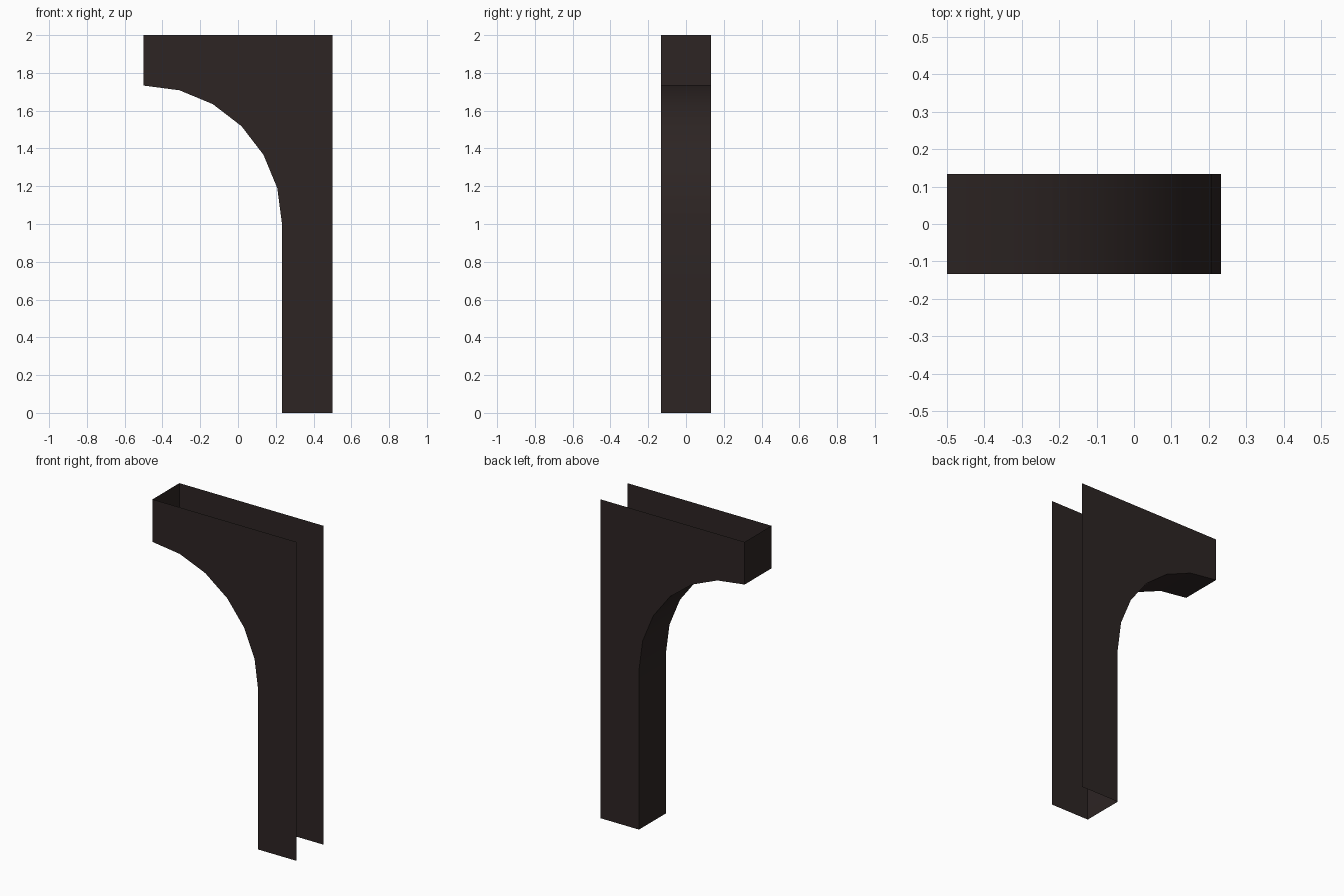
import bpy, bmesh, math

if "Cube" in bpy.data.objects:
    bpy.data.objects.remove(bpy.data.objects["Cube"])

# One dark brown colour for the whole bracket
brown = bpy.data.materials.new("dark brown")
brown.diffuse_color = (0.026, 0.018, 0.017, 1)
brown.use_nodes = True
brown.node_tree.nodes["Principled BSDF"].inputs["Base Color"].default_value = brown.diffuse_color

HALF = 0.133          # half thickness in y
R = 0.733             # arch radius, centred on (-0.5, 1)

# Inner edge: end cap, quarter arch, straight post
arch = [(-0.5 + R * math.sin(math.radians(15 * i)),
         1 + R * math.cos(math.radians(15 * i))) for i in range(7)]
inner = [(-0.5, 2.0)] + arch + [(0.233, 0.0)]
outline = inner + [(0.5, 0.0), (0.5, 2.0)]

bm = bmesh.new()
front = [bm.verts.new((x, -HALF, z)) for x, z in outline]
back = [bm.verts.new((x, HALF, z)) for x, z in outline]

# Front and back plates
bm.faces.new(front)
bm.faces.new(back[::-1])

# Inner strip only: the top, right side and bottom stay open
for i in range(len(inner) - 1):
    bm.faces.new((front[i], back[i], back[i + 1], front[i + 1]))
bmesh.ops.recalc_face_normals(bm, faces=bm.faces)

mesh = bpy.data.meshes.new("arched_bracket")
bm.to_mesh(mesh)
bm.free()
mesh.materials.append(brown)
bracket = bpy.data.objects.new("arched_bracket", mesh)
bpy.context.collection.objects.link(bracket)

# Smooth arch with sharp plate edges
bpy.context.view_layer.objects.active = bracket
bracket.select_set(True)
bpy.ops.object.shade_smooth_by_angle(angle=math.radians(30))
